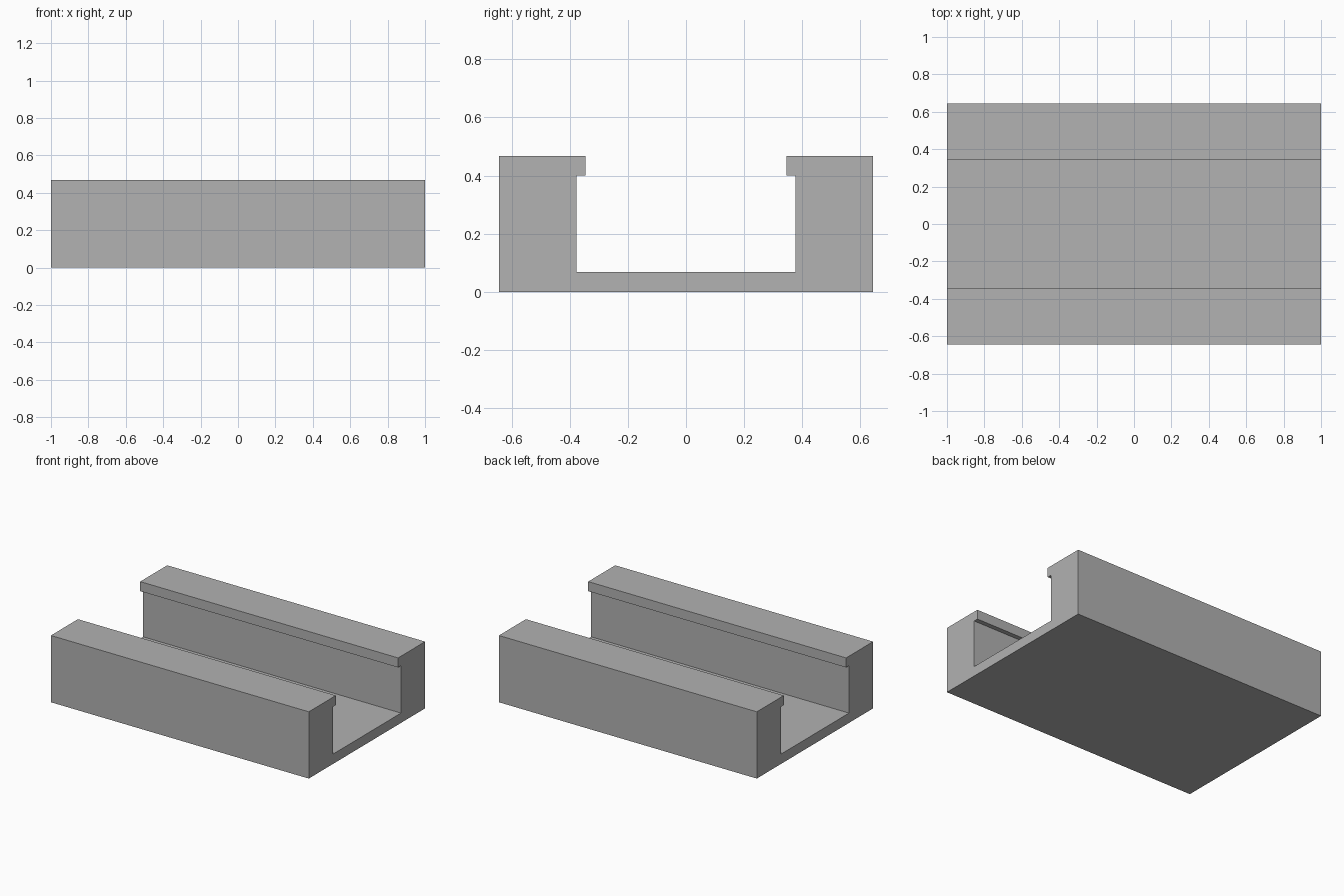
import bpy
import bmesh

cube = bpy.data.objects.get("Cube")
if cube:
    bpy.data.objects.remove(cube, do_unlink=True)

# Plain grey material
grey = bpy.data.materials.new("plain_grey")
grey.use_nodes = True
colour = (0.445, 0.445, 0.445, 1)
grey.diffuse_color = colour
grey.node_tree.nodes["Principled BSDF"].inputs["Base Color"].default_value = colour

# Half of the channel section as (y, z), from the outer base to the floor centre
LENGTH = 2.0
half = [(0.644, 0), (0.644, 0.468), (0.345, 0.468), (0.345, 0.401),
        (0.377, 0.401), (0.377, 0.069)]
section = half + [(-y, z) for y, z in reversed(half)]

# Extrude the mirrored section along x
bm = bmesh.new()
end = bm.faces.new([bm.verts.new((-LENGTH / 2, y, z)) for y, z in section])
extruded = bmesh.ops.extrude_face_region(bm, geom=[end], use_keep_orig=True)
moved = [v for v in extruded["geom"] if isinstance(v, bmesh.types.BMVert)]
bmesh.ops.translate(bm, verts=moved, vec=(LENGTH, 0, 0))
bmesh.ops.recalc_face_normals(bm, faces=bm.faces)

mesh = bpy.data.meshes.new("channel_rail")
bm.to_mesh(mesh)
bm.free()
mesh.materials.append(grey)
rail = bpy.data.objects.new("channel_rail", mesh)
bpy.context.collection.objects.link(rail)
